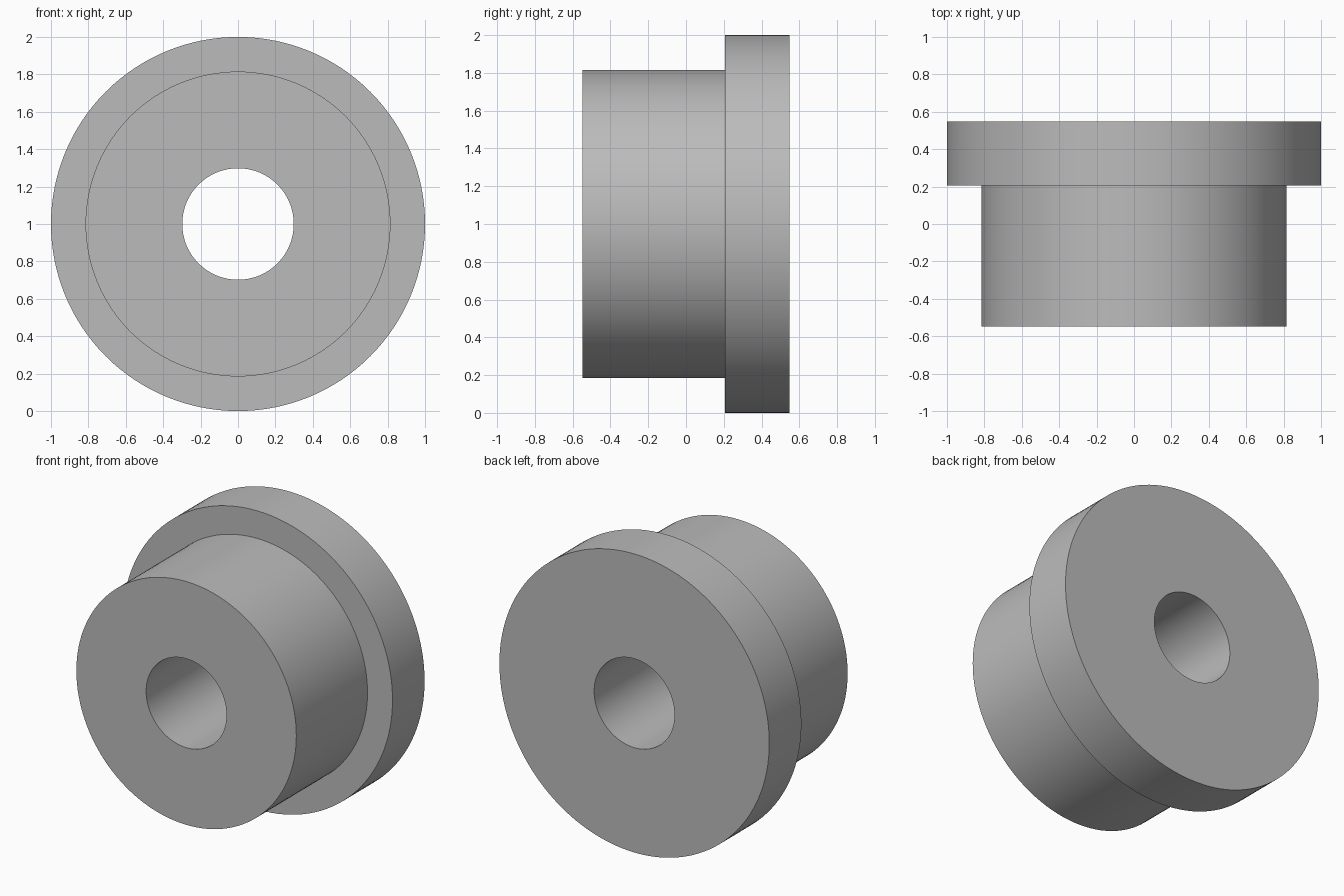
import bpy
import bmesh
from math import cos, sin, tau, radians

cube = bpy.data.objects.get("Cube")
if cube:
    bpy.data.objects.remove(cube, do_unlink=True)

SEGMENTS = 128
BORE, BARREL, FLANGE = 0.298, 0.815, 1.0
FRONT, SHOULDER, BACK = -0.547, 0.207, 0.547

# Closed section of the bushing: (radius, y)
profile = [(BORE, FRONT), (BARREL, FRONT), (BARREL, SHOULDER),
           (FLANGE, SHOULDER), (FLANGE, BACK), (BORE, BACK)]

# Plain grey metal
grey = bpy.data.materials.new("plain grey")
grey.use_nodes = True
colour = (0.5, 0.5, 0.5, 1)
grey.diffuse_color = colour
grey.node_tree.nodes["Principled BSDF"].inputs["Base Color"].default_value = colour

# Revolve the section around the bore axis
bm = bmesh.new()
rings = []
for i in range(SEGMENTS):
    a = tau * i / SEGMENTS
    rings.append([bm.verts.new((r * cos(a), y, 1 + r * sin(a))) for r, y in profile])
for i, ring in enumerate(rings):
    following = rings[(i + 1) % SEGMENTS]
    for j in range(len(profile)):
        k = (j + 1) % len(profile)
        bm.faces.new((ring[j], ring[k], following[k], following[j]))
bmesh.ops.recalc_face_normals(bm, faces=bm.faces)

mesh = bpy.data.meshes.new("flanged_bushing")
bm.to_mesh(mesh)
bm.free()
mesh.materials.append(grey)
bushing = bpy.data.objects.new("flanged_bushing", mesh)
bpy.context.collection.objects.link(bushing)

# Smooth round walls, crisp rims
bpy.ops.object.select_all(action="DESELECT")
bushing.select_set(True)
bpy.context.view_layer.objects.active = bushing
bpy.ops.object.shade_smooth_by_angle(angle=radians(30))
